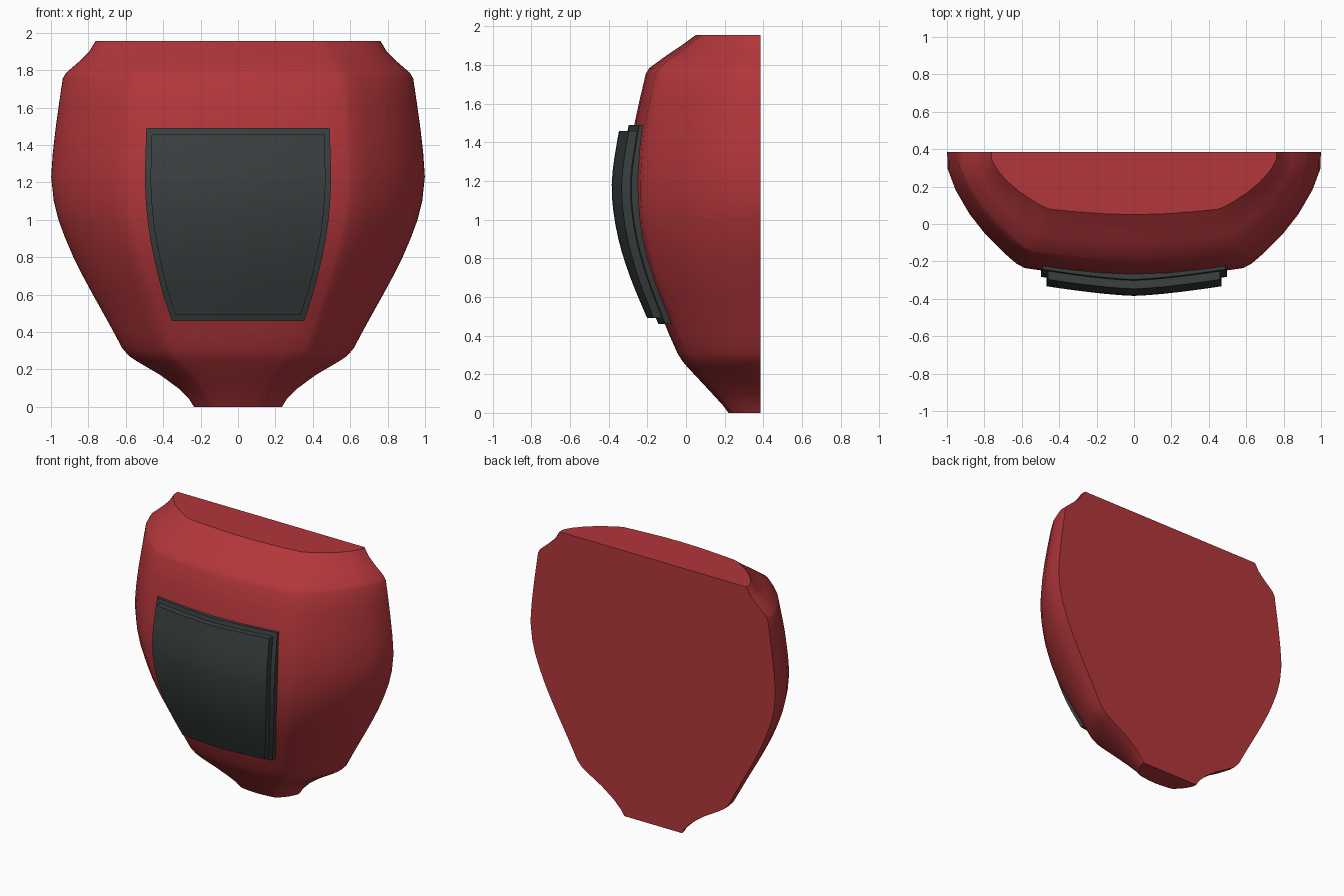
import bpy, bmesh
from mathutils import Vector

cube = bpy.data.objects.get("Cube")
if cube:
    bpy.data.objects.remove(cube, do_unlink=True)

BACK = 0.385


def material(name, rgb):
    m = bpy.data.materials.new(name)
    m.use_nodes = True
    m.diffuse_color = (*rgb, 1)
    bsdf = next(n for n in m.node_tree.nodes if n.type == "BSDF_PRINCIPLED")
    bsdf.inputs["Base Color"].default_value = (*rgb, 1)
    bsdf.inputs["Roughness"].default_value = 0.6
    return m


red = material("deep red", (0.45, 0.037, 0.044))
grey = material("dark grey", (0.042, 0.05, 0.05))


def finish(name, bm, mat, angle):
    bmesh.ops.recalc_face_normals(bm, faces=bm.faces)
    mesh = bpy.data.meshes.new(name)
    bm.to_mesh(mesh)
    bm.free()
    mesh.materials.append(mat)
    ob = bpy.data.objects.new(name, mesh)
    bpy.context.collection.objects.link(ob)
    bpy.ops.object.select_all(action="DESELECT")
    ob.select_set(True)
    bpy.context.view_layer.objects.active = ob
    bpy.ops.object.shade_smooth_by_angle(angle=angle)
    return ob


def lookup(table, z):
    """Smooth interpolation through (height, value) pairs."""
    z = min(max(z, table[0][0]), table[-1][0])
    i = max(k for k in range(len(table) - 1) if table[k][0] <= z)

    def slope(k):
        a, b = table[max(k - 1, 0)], table[min(k + 1, len(table) - 1)]
        return (b[1] - a[1]) / (b[0] - a[0])
    (z0, a), (z1, b) = table[i], table[i + 1]
    h = z1 - z0
    t = (z - z0) / h
    return (a * (1 + 2 * t) * (1 - t) ** 2 + b * t * t * (3 - 2 * t)
            + h * t * (1 - t) * (slope(i) * (1 - t) - slope(i + 1) * t))


# Shell: rings of (height, half width, front y), flat at the back
RINGS = [(0, .235, .22), (.04, .26, .19), (.1, .32, .135), (.17, .415, .07),
         (.24, .535, .005), (.27, .58, -.02), (.31, .617, -.045), (.4, .665, -.085),
         (.5, .72, -.125), (.6, .776, -.17), (.7, .83, -.21), (.8, .88, -.243),
         (.9, .923, -.268), (1.0, .96, -.284), (1.1, .985, -.292), (1.23, .999, -.293),
         (1.36, .99, -.284), (1.49, .975, -.268), (1.62, .957, -.24),
         (1.755, .937, -.208), (1.785, .92, -.19), (1.85, .845, -.1),
         (1.9, .795, -.025), (1.955, .762, .05)]
SECTION = [(1, 0), (.998, .13), (.955, .3), (.88, .49), (.8, .64), (.7, .79),
           (.63, .88), (.585, .915), (.4, .955), (.2, .988), (0, 1)]
outline = SECTION + [(-u, v) for u, v in reversed(SECTION[:-1])]

bm = bmesh.new()
loops = [[bm.verts.new((w * u, BACK - (BACK - y) * v, z)) for u, v in outline]
         for z, w, y in RINGS]
n = len(outline)
for low, high in zip(loops, loops[1:]):
    for i in range(n):
        j = (i + 1) % n
        bm.faces.new((low[i], low[j], high[j], high[i]))
bm.faces.new(loops[0])
bm.faces.new(loops[-1])
# Merge the flat back into one face
flat = [e for e in bm.edges if len(e.link_faces) == 2
        and all(abs(v.co.y - BACK) < 1e-5 for f in e.link_faces for v in f.verts)]
bmesh.ops.dissolve_edges(bm, edges=flat, use_verts=False)
finish("shell", bm, red, 0.6)

# Curved chest panel: half width and front surface by height
WIDTH = [(.46, .355), (.65, .414), (.85, .46), (1.0, .484), (1.2, .497), (1.49, .49)]
FRONT = [(.46, -.188), (.7, -.288), (.9, -.35), (1.1, -.382), (1.25, -.38), (1.49, -.342)]


def panel(name, inset, recess, depth):
    bm = bmesh.new()
    bmesh.ops.create_grid(bm, x_segments=12, y_segments=14, size=1)
    for v in bm.verts:
        s, t = v.co.x, (v.co.y + 1) / 2
        z = .46 + inset + t * (1.03 - 2 * inset)
        x = s * (lookup(WIDTH, z) - inset)
        bow = .055 * (abs(x) / .49) ** 1.4
        v.co = Vector((x, lookup(FRONT, z) + bow + recess, z))
    ext = bmesh.ops.extrude_face_region(bm, geom=bm.faces[:], use_keep_orig=True)
    moved = [g for g in ext["geom"] if isinstance(g, bmesh.types.BMVert)]
    bmesh.ops.translate(bm, verts=moved, vec=(0, depth, 0))
    return finish(name, bm, grey, 0.5)


panel("panel_frame", 0, .045, .06)
panel("panel_plate", .03, 0, .08)
